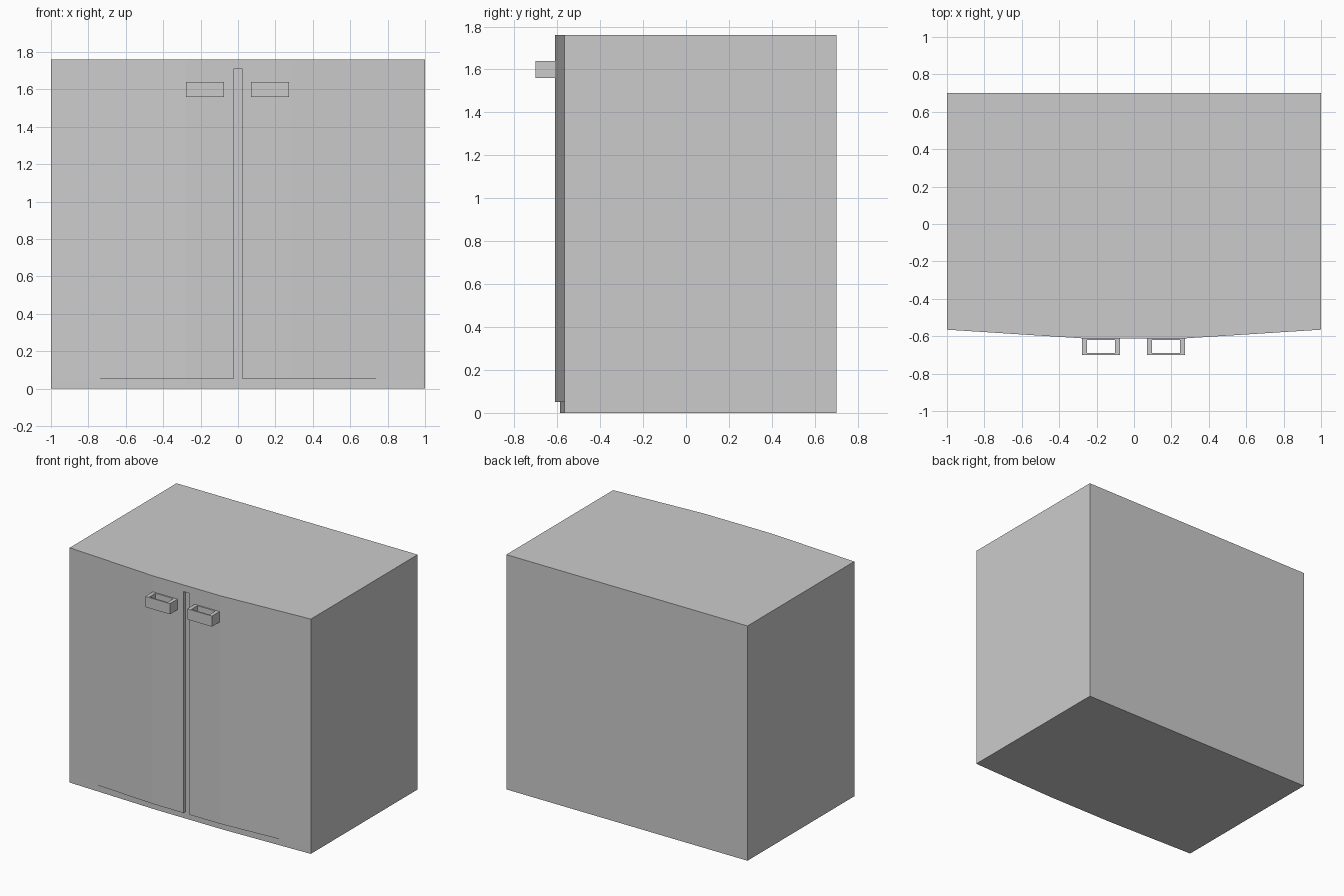
import bpy, bmesh

if "Cube" in bpy.data.objects:
    bpy.data.objects.remove(bpy.data.objects["Cube"])


def prism(name, outline, z0, z1):
    """Vertical extrusion of an xy outline."""
    bm = bmesh.new()
    low = [bm.verts.new((x, y, z0)) for x, y in outline]
    face = bm.faces.new(low)
    moved = bmesh.ops.extrude_face_region(bm, geom=[face])["geom"]
    for v in moved:
        if isinstance(v, bmesh.types.BMVert):
            v.co.z = z1
    bmesh.ops.recalc_face_normals(bm, faces=bm.faces)
    mesh = bpy.data.meshes.new(name)
    bm.to_mesh(mesh)
    bm.free()
    obj = bpy.data.objects.new(name, mesh)
    bpy.context.collection.objects.link(obj)
    return obj


def rect(x0, x1, y0, y1):
    return [(x0, y0), (x1, y0), (x1, y1), (x0, y1)]


def cut(target, cutter):
    """Subtract the cutter, bake the result and remove the cutter."""
    mod = target.modifiers.new("cut", "BOOLEAN")
    mod.operation = "DIFFERENCE"
    mod.solver = "EXACT"
    mod.object = cutter
    bpy.context.view_layer.objects.active = target
    bpy.ops.object.modifier_apply(modifier=mod.name)
    bpy.data.objects.remove(cutter)


# Cabinet body with a three-facet bowed front
body = prism("cabinet_body", [
    (-1, 0.70), (-1, -0.565), (-0.28, -0.611), (0.28, -0.611),
    (1, -0.565), (1, 0.70)], 0, 1.76)

# Recessed plinth under the doors
cut(body, prism("plinth_cutter", [
    (-1.02, -0.565), (-0.28, -0.588), (0.28, -0.588), (1.02, -0.565),
    (1.02, -0.8), (-1.02, -0.8)], -0.1, 0.05))

# Groove between the two doors
cut(body, prism("groove_cutter", rect(-0.025, 0.025, -0.8, -0.589), 0.04, 1.71))

# Hollow box handles, one on each door
for side, x in (("left", -0.176), ("right", 0.172)):
    handle = prism(side + "_handle", rect(x - 0.102, x + 0.102, -0.70, -0.606), 1.56, 1.64)
    cut(handle, prism("handle_cutter", rect(x - 0.075, x + 0.075, -0.69, -0.62), 1.5, 1.7))
